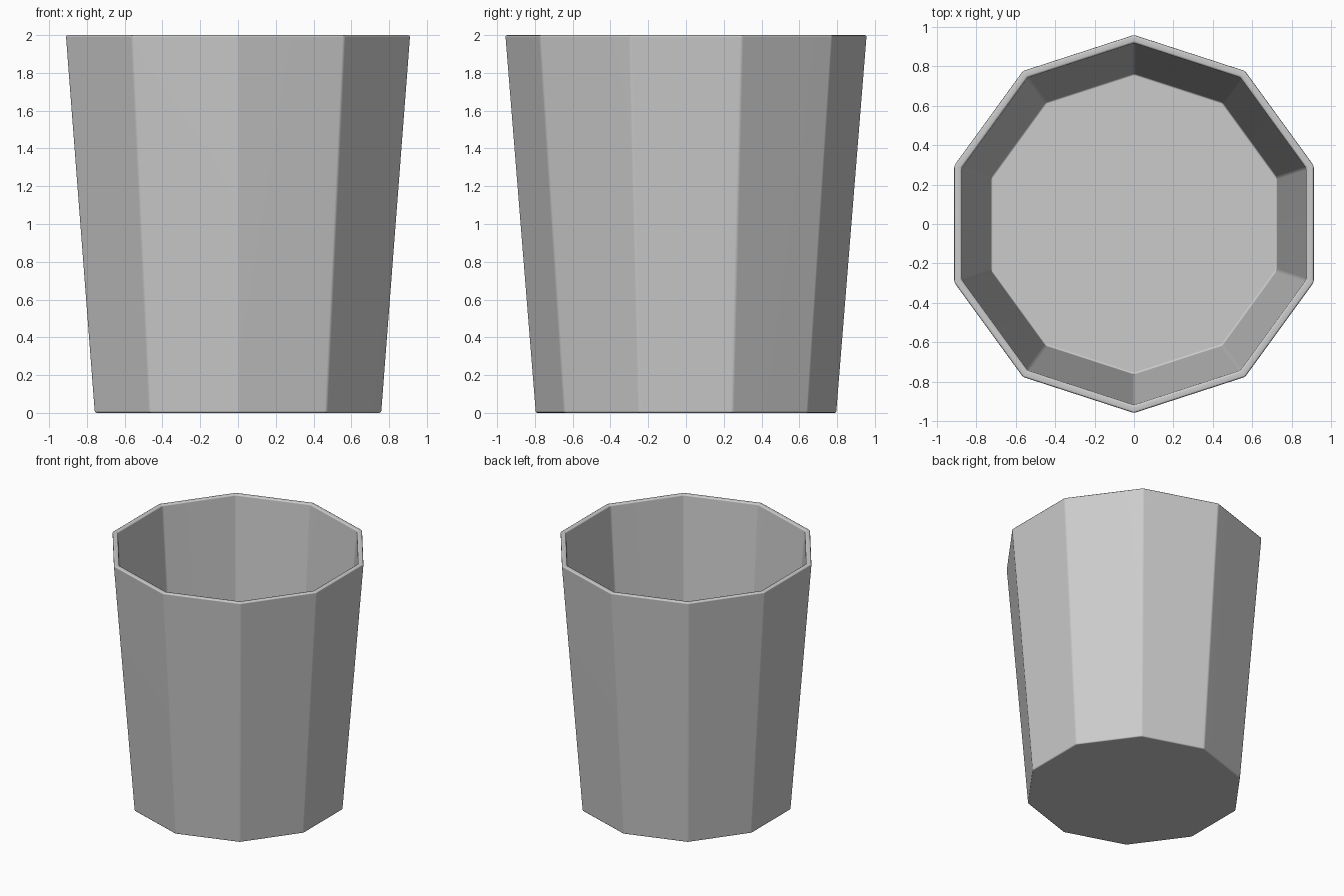
import bpy, bmesh, math

if "Cube" in bpy.data.objects:
    bpy.data.objects.remove(bpy.data.objects["Cube"])

SIDES = 10
# profile rings (radius, height): outer bottom, outer rim, inner rim, inner floor
RINGS = [(0.797, 0.0), (0.958, 2.0), (0.917, 2.0), (0.762, 0.05)]

# ten-sided tapered cup wall, with a corner pointing along y
bm = bmesh.new()
loops = []
for r, z in RINGS:
    angles = [math.pi / 2 + 2 * math.pi * i / SIDES for i in range(SIDES)]
    loops.append([bm.verts.new((r * math.cos(a), r * math.sin(a), z)) for a in angles])
for low, high in zip(loops, loops[1:]):
    for i in range(SIDES):
        j = (i + 1) % SIDES
        bm.faces.new((low[i], low[j], high[j], high[i]))

# underside and inner floor
bm.faces.new(loops[0][::-1])
bm.faces.new(loops[-1])
bmesh.ops.recalc_face_normals(bm, faces=bm.faces)

mesh = bpy.data.meshes.new("cup")
bm.to_mesh(mesh)
bm.free()
cup = bpy.data.objects.new("cup", mesh)
bpy.context.collection.objects.link(cup)

# slightly softened edges
bevel = cup.modifiers.new("soft_edges", "BEVEL")
bevel.width = 0.01
bevel.segments = 2
bevel.limit_method = "ANGLE"
bevel.angle_limit = math.radians(30)

for p in mesh.polygons:
    p.use_smooth = True
normals = cup.modifiers.new("flat_panels", "WEIGHTED_NORMAL")
normals.keep_sharp = True
